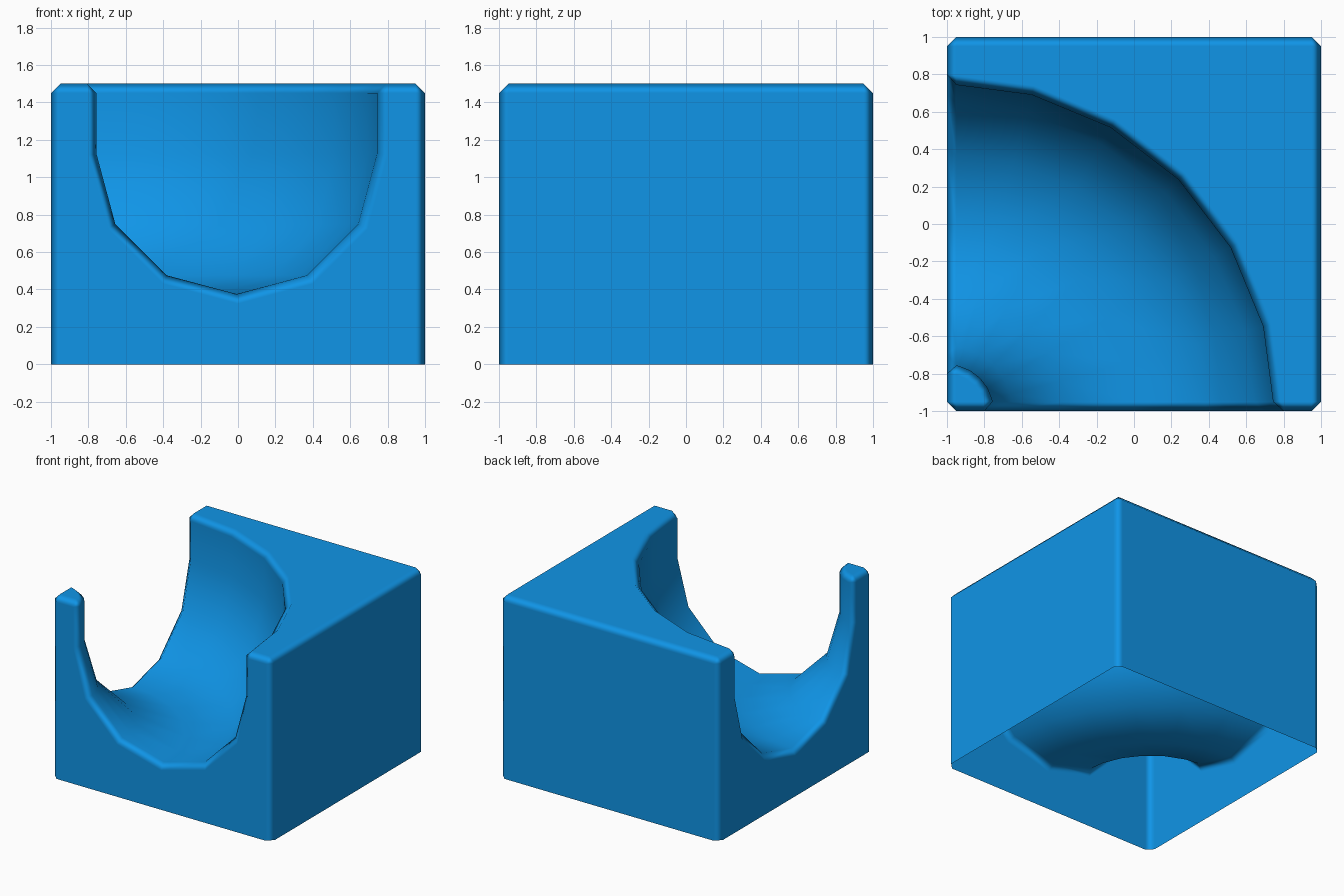
import bpy, bmesh
from math import cos, sin, radians

if "Cube" in bpy.data.objects:
    bpy.data.objects.remove(bpy.data.objects["Cube"])

TOP, BORE, BORE_Z = 1.5, 0.75, 1.125

# Half-round groove section: (offset from the centre line, height), outer wall to inner wall
section = [(BORE, TOP)]
section += [(BORE * cos(radians(a)), BORE_Z - BORE * sin(radians(a))) for a in range(0, 181, 30)]
section += [(-BORE, TOP)]

bm = bmesh.new()


def corner(x, y):
    """Bottom and top vertex of one block corner."""
    return bm.verts.new((x, y, 0)), bm.verts.new((x, y, TOP))


# Block corners: a = front left, b = front right, c = back right, d = back left
a, b, c, d = corner(-1, -1), corner(1, -1), corner(1, 1), corner(-1, 1)

# Groove swept a quarter turn about the front left corner, from front to left side
rings = []
for ang in range(0, 91, 15):
    t = radians(ang)
    rings.append([bm.verts.new((-1 + (1 + o) * cos(t), -1 + (1 + o) * sin(t), z)) for o, z in section])
for r, s in zip(rings, rings[1:]):
    for i in range(len(section) - 1):
        bm.faces.new((r[i], s[i], s[i + 1], r[i + 1]))

# Plain right and back walls
bm.faces.new((b[0], c[0], c[1], b[1]))
bm.faces.new((c[0], d[0], d[1], c[1]))
# Front and left walls with the groove opening
bm.faces.new([a[0], b[0], b[1]] + rings[0] + [a[1]])
bm.faces.new([a[0], d[0], d[1]] + rings[-1] + [a[1]])
# Top surface around the groove and the small corner post top; the bottom stays open
bm.faces.new([b[1], c[1], d[1]] + [r[0] for r in reversed(rings)])
bm.faces.new([a[1]] + [r[-1] for r in rings])

bmesh.ops.recalc_face_normals(bm, faces=bm.faces)
bm.normal_update()
# Make sure the open shell faces outward
if max(bm.faces, key=lambda f: f.calc_center_median().x).normal.x < 0:
    bmesh.ops.reverse_faces(bm, faces=bm.faces)
for f in bm.faces:
    f.smooth = True

mesh = bpy.data.meshes.new("curved_track_block")
bm.to_mesh(mesh)
bm.free()
block = bpy.data.objects.new("curved_track_block", mesh)
bpy.context.collection.objects.link(block)

# Narrow chamfer on all sharp edges
bev = block.modifiers.new("edge_chamfer", 'BEVEL')
bev.width = 0.05
bev.segments = 1
bev.limit_method = 'ANGLE'
bev.angle_limit = radians(40)
bev.harden_normals = True

# Blue finish
mat = bpy.data.materials.new("blue")
mat.diffuse_color = (0.005, 0.30, 0.80, 1)
mat.use_nodes = True
mat.node_tree.nodes["Principled BSDF"].inputs["Base Color"].default_value = mat.diffuse_color
mesh.materials.append(mat)
